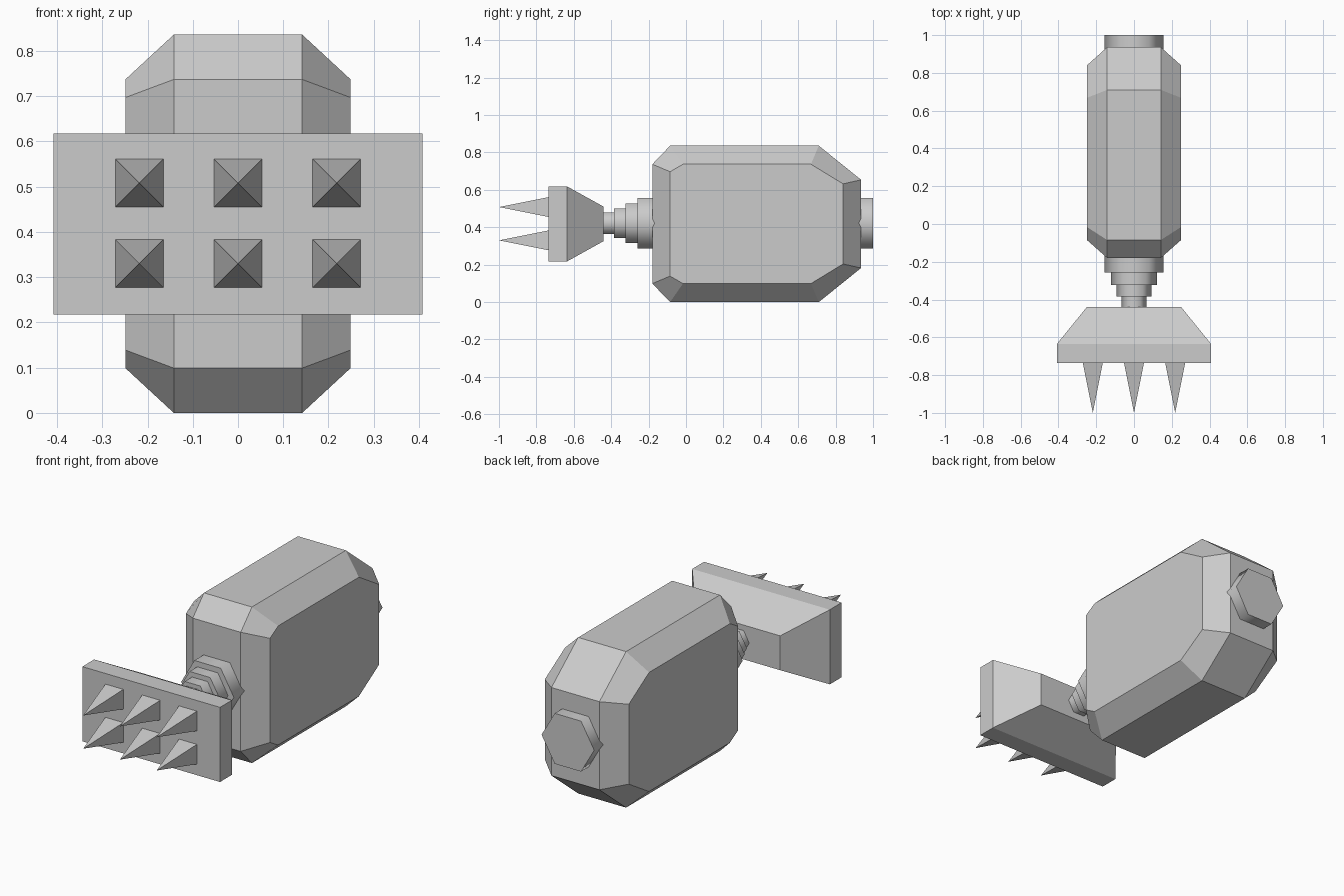
import bpy, bmesh, math
from mathutils import Matrix, Vector

cube = bpy.data.objects.get("Cube")
if cube:
    bpy.data.objects.remove(cube, do_unlink=True)

MID = 0.418  # height of the main axis

grey = bpy.data.materials.new("light grey")
grey.use_nodes = True
colour = (0.6, 0.6, 0.6, 1)
grey.diffuse_color = colour
grey.node_tree.nodes["Principled BSDF"].inputs["Base Color"].default_value = colour


def finish(name, bm):
    bmesh.ops.recalc_face_normals(bm, faces=bm.faces[:])
    mesh = bpy.data.meshes.new(name)
    bm.to_mesh(mesh)
    bm.free()
    mesh.materials.append(grey)
    obj = bpy.data.objects.new(name, mesh)
    bpy.context.collection.objects.link(obj)
    return obj


def loft(name, loops):
    """Skin a list of closed loops and cap both ends."""
    bm = bmesh.new()
    rings = [[bm.verts.new(p) for p in loop] for loop in loops]
    n = len(rings[0])
    for a, b in zip(rings, rings[1:]):
        for i in range(n):
            j = (i + 1) % n
            bm.faces.new((a[i], a[j], b[j], b[i]))
    bm.faces.new(rings[0])
    bm.faces.new(rings[-1])
    return finish(name, bm)


def rect(y, hx, hz):
    return [(sx * hx, y, MID + sz * hz) for sx, sz in ((-1, -1), (1, -1), (1, 1), (-1, 1))]


def outline(x, half):
    """Octagon in the side plane, mirrored about the main axis."""
    pts = half + [(y, -z) for y, z in reversed(half)]
    return [(x, y, MID + z) for y, z in pts]


def hex_shaft(name, y0, y1, r):
    bm = bmesh.new()
    bmesh.ops.create_cone(bm, cap_ends=True, segments=6, radius1=r, radius2=r, depth=y1 - y0)
    # Lay the prism along y with corners pointing sideways
    turn = Matrix.Rotation(math.radians(90), 4, 'X') @ Matrix.Rotation(math.radians(30), 4, 'Z')
    bmesh.ops.transform(bm, matrix=turn, verts=bm.verts[:])
    if max(v.co.x for v in bm.verts) < r * 0.95:
        bmesh.ops.rotate(bm, matrix=Matrix.Rotation(math.radians(30), 3, 'Y'), verts=bm.verts[:])
    bmesh.ops.translate(bm, vec=Vector((0, (y0 + y1) / 2, MID + 0.004)), verts=bm.verts[:])
    obj = finish(name, bm)
    # Smooth around the six sides, sharp at the end caps
    bpy.ops.object.select_all(action='DESELECT')
    obj.select_set(True)
    bpy.context.view_layer.objects.active = obj
    bpy.ops.object.shade_smooth_by_angle(angle=math.radians(70))
    return obj


# Chamfered body: wide core outline with a smaller outline on each flank
core = [(-0.18, 0.319), (-0.085, 0.418), (0.71, 0.418), (0.936, 0.236)]
flank = [(-0.085, 0.279), (-0.016, 0.319), (0.668, 0.319), (0.84, 0.214)]
loft("body", [outline(-0.249, flank), outline(-0.142, core),
              outline(0.142, core), outline(0.249, flank)])

# Rear cap and stepped neck
hex_shaft("rear_cap", 0.85, 1.0, 0.156)
steps = [(-0.258, -0.10, 0.156), (-0.323, -0.25, 0.122),
         (-0.385, -0.31, 0.092), (-0.445, -0.37, 0.067)]
for i, (y0, y1, r) in enumerate(steps):
    hex_shaft(f"neck_step_{i + 1}", y0, y1, r)

# Striking head: tapered back and straight front plate
loft("head", [rect(-0.44, 0.25, 0.092), rect(-0.635, 0.408, 0.2), rect(-0.735, 0.408, 0.2)])

# Two rows of three square spikes
for row, z in (("upper", 0.508), ("lower", 0.33)):
    for col, x in (("right", -0.218), ("middle", 0), ("left", 0.218)):
        bm = bmesh.new()
        h = 0.053
        base = [bm.verts.new((x + sx * h, -0.735, z + sz * h))
                for sx, sz in ((-1, -1), (1, -1), (1, 1), (-1, 1))]
        tip = bm.verts.new((x, -1.0, z))
        bm.faces.new(base)
        for i in range(4):
            bm.faces.new((base[i], base[(i + 1) % 4], tip))
        finish(f"spike_{row}_{col}", bm)
